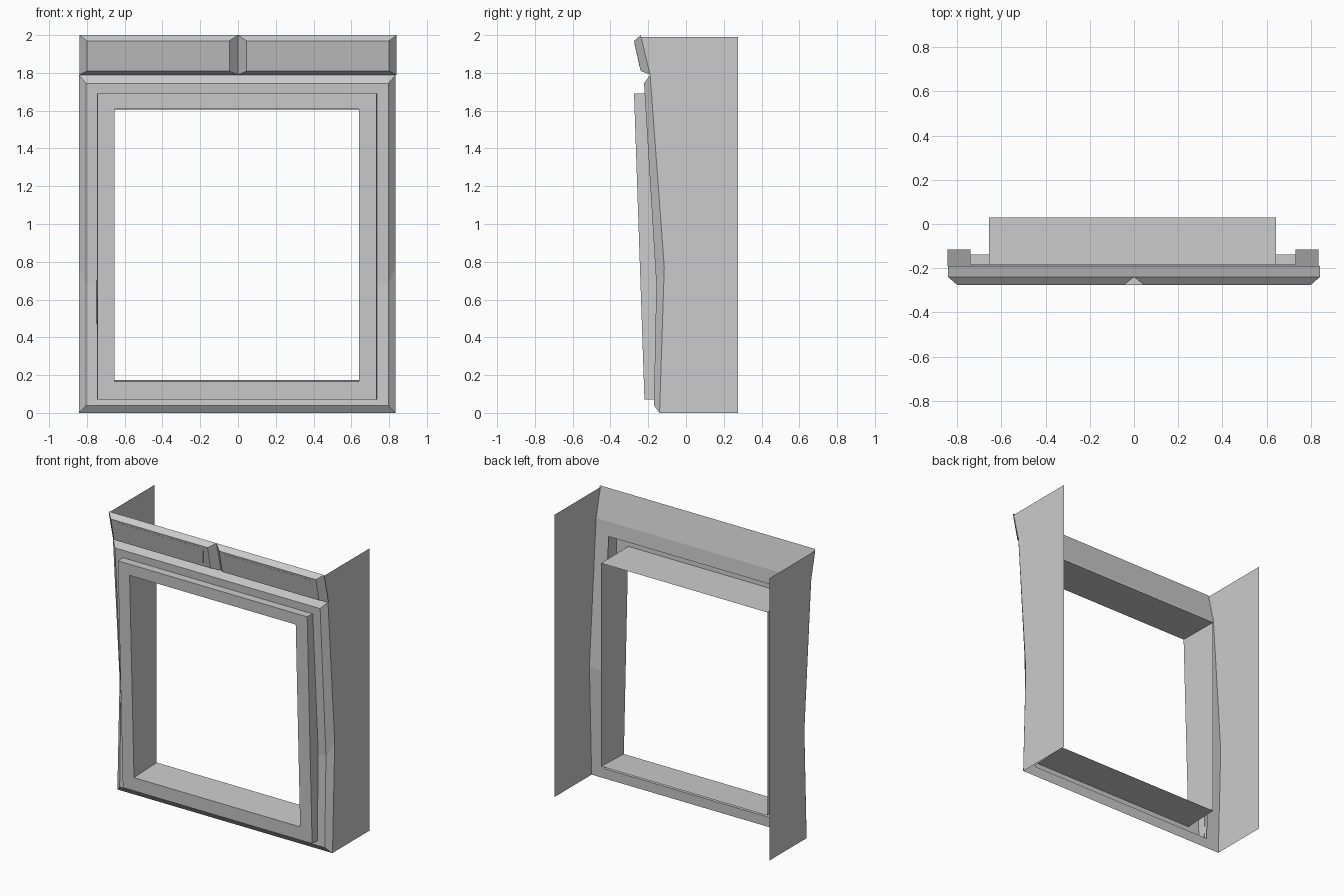
import bpy

if "Cube" in bpy.data.objects:
    bpy.data.objects.remove(bpy.data.objects["Cube"])


def make(name, verts, faces):
    me = bpy.data.meshes.new(name)
    me.from_pydata(verts, [], faces)
    me.update()
    ob = bpy.data.objects.new(name, me)
    bpy.context.collection.objects.link(ob)
    return ob


def loop(w, zs, ys, cx=-0.004):
    """Rectangular outline with a kink half way up each side."""
    left = [(cx - w, y, z) for y, z in zip(ys, zs)]
    right = [(cx + w, y, z) for y, z in zip(ys, zs)]
    return left + right[::-1]


def loft(name, loops, cap=False):
    n = len(loops[0])
    verts = [p for lp in loops for p in lp]
    faces = []
    for k in range(len(loops) - 1):
        for i in range(n):
            j = (i + 1) % n
            faces.append((k * n + i, k * n + j, (k + 1) * n + j, (k + 1) * n + i))
    if cap:
        faces.append(tuple(range((len(loops) - 1) * n, len(loops) * n)))
    return make(name, verts, faces)


# Outer door surround: back sheet, bevelled edge, kinked front face
loft("outer_frame", [
    loop(0.735, (0.07, 0.77, 1.69), (-0.138, -0.115, -0.183)),
    loop(0.839, (0.0, 0.77, 1.79), (-0.14, -0.115, -0.19)),
    loop(0.80, (0.04, 0.68, 1.745), (-0.17, -0.157, -0.222)),
    loop(0.74, (0.07, 0.68, 1.69), (-0.168, -0.157, -0.218)),
])


# Raised window frame with a deep tunnel behind it
def front_y(z):
    return -0.22 - (z - 0.07) * 0.034


outer_z, hole_z = (0.07, 0.77, 1.69), (0.165, 0.9, 1.61)
loft("window_frame", [
    loop(0.743, outer_z, (-0.138, -0.13, -0.183), -0.006),
    loop(0.738, outer_z, [front_y(z) for z in outer_z], -0.006),
    loop(0.648, hole_z, [front_y(z) for z in hole_z], -0.007),
    loop(0.648, (0.175, 0.9, 1.607), (0.03, 0.03, 0.03), -0.007),
])

# Header: back sheet and two bevelled panels meeting in a V groove
make("header_back", [(-0.84, -0.19, 1.79), (0.84, -0.19, 1.79),
                     (0.84, -0.24, 2.0), (-0.84, -0.24, 2.0)], [(0, 1, 2, 3)])


def slope_y(z, lift=0.0):
    return -0.24 - (z - 1.81) * 0.035 / 0.16 - lift


for s, side in ((-1, "left"), (1, "right")):
    back = [(s * 0.84, -0.19, 1.79), (0, -0.19, 1.79),
            (0, -0.24, 2.0), (s * 0.84, -0.24, 2.0)]
    front = [(s * x, slope_y(z), z) for x, z in
             ((0.80, 1.81), (0.045, 1.81), (0.045, 1.97), (0.80, 1.97))]
    loft("header_panel_" + side, [back, front], cap=True)
    # Thin plate on the panel
    plate = ((0.74, 1.83), (0.10, 1.83), (0.08, 1.955), (0.76, 1.955))
    loft("header_plate_" + side,
         [[(s * x, slope_y(z, d), z) for x, z in plate] for d in (-0.001, 0.001)],
         cap=True)

# Side panels
profile = [(0.275, 0), (0.275, 1.99), (-0.238, 1.99), (-0.19, 1.79),
           (-0.115, 0.77), (-0.14, 0)]
for x, side in ((-0.842, "left"), (0.834, "right")):
    make("side_panel_" + side, [(x, y, z) for y, z in profile], [tuple(range(6))])
